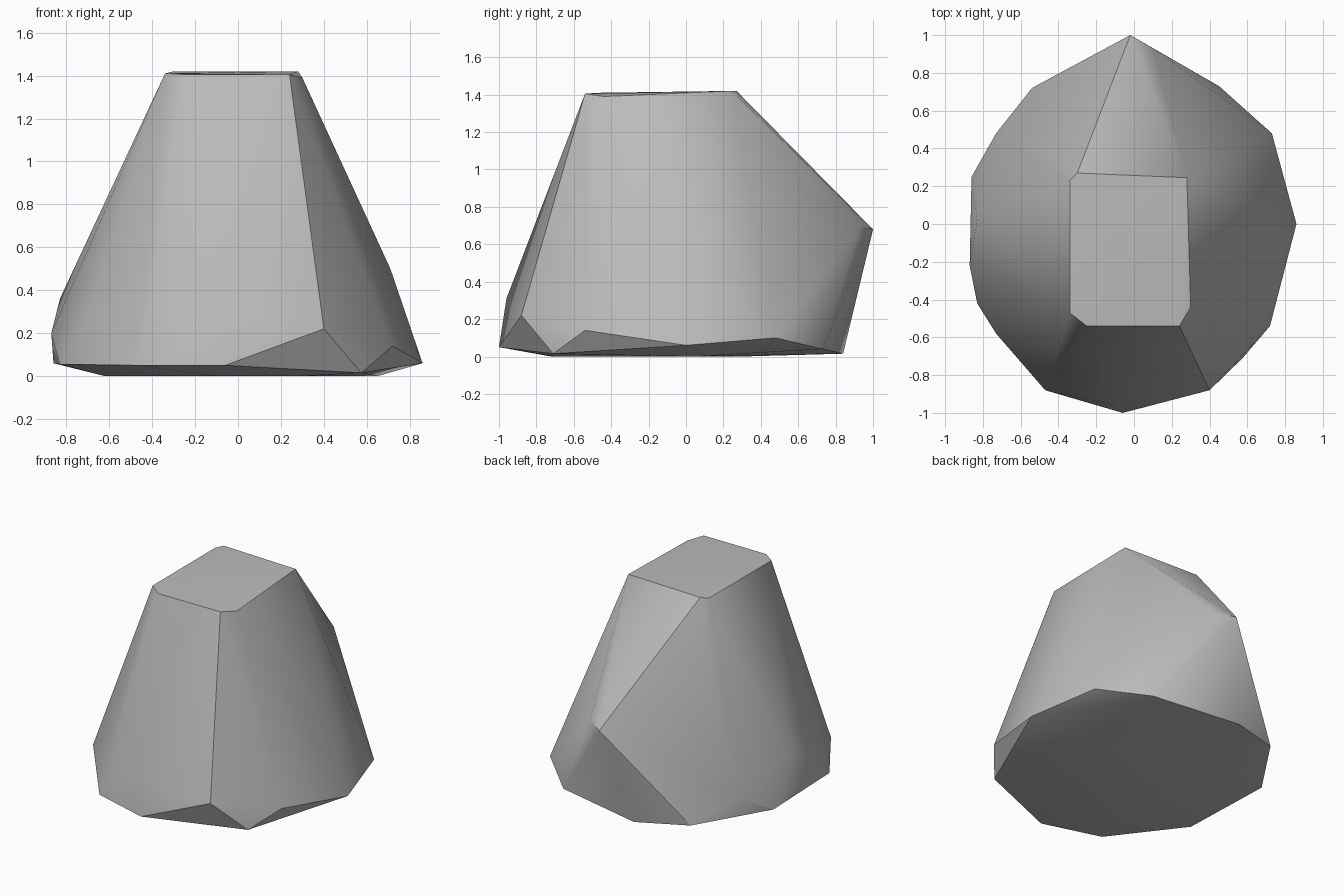
import bpy, bmesh, math

cube = bpy.data.objects.get("Cube")
if cube:
    bpy.data.objects.remove(cube, do_unlink=True)

stone = bpy.data.materials.new("stone_grey")
stone.use_nodes = True
grey = (0.5, 0.5, 0.5, 1)
stone.diffuse_color = grey
stone.node_tree.nodes["Principled BSDF"].inputs["Base Color"].default_value = grey

# Flat summit
summit = [(-.34, .23, 1.41), (-.3, .27, 1.42), (.28, .245, 1.42), (.3, -.44, 1.39),
          (.24, -.54, 1.405), (-.25, -.54, 1.405), (-.34, -.47, 1.41)]
# Bulges and the rear point on the flanks
flanks = [(-.02, 1, .68), (.1, .93, .7), (.71, .05, .5), (-.1, -.96, .31),
          (-.83, .02, .36), (-.87, -.22, .2), (-.73, -.58, .22), (-.73, .48, .2),
          (.4, -.88, .22), (.72, -.54, .14)]
# Lower rim
rim = [(.86, 0, .06), (.73, .48, .1), (.45, .73, .04), (-.18, .84, .015),
       (-.54, .72, .04), (-.86, .25, .06), (-.83, -.42, .055),
       (-.47, -.88, .05), (-.06, -1, .05), (.575, -.71, .015)]
# Underside
base = [(-.62, -.25, 0), (-.6, .3, 0), (.65, .05, 0), (-.1, -.72, 0), (.3, -.7, 0)]

# Stone body wrapped around the corner points
bm = bmesh.new()
for p in summit + flanks + rim + base:
    bm.verts.new(p)
hull = bmesh.ops.convex_hull(bm, input=bm.verts)
loose = [v for v in bm.verts if not v.link_faces]
bmesh.ops.delete(bm, geom=loose, context='VERTS')
bmesh.ops.recalc_face_normals(bm, faces=bm.faces)

mesh = bpy.data.meshes.new("rock")
bm.to_mesh(mesh)
bm.free()
mesh.materials.append(stone)
rock = bpy.data.objects.new("rock", mesh)
bpy.context.collection.objects.link(rock)

# Soft shading with crisp ridges
bpy.ops.object.select_all(action='DESELECT')
rock.select_set(True)
bpy.context.view_layer.objects.active = rock
bpy.ops.object.shade_smooth_by_angle(angle=math.radians(30))
